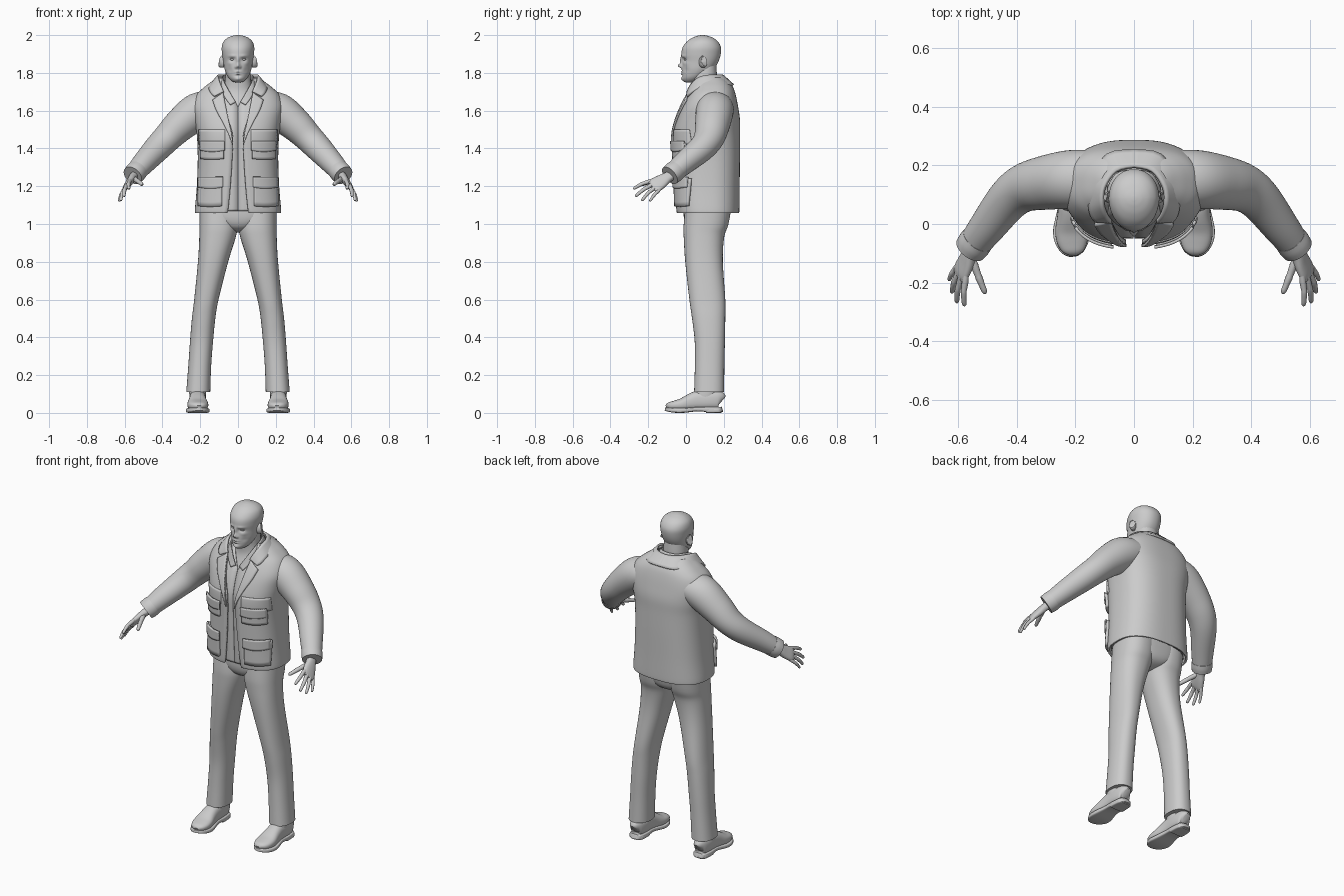
import bpy, math
from mathutils import Vector

P = 2.6  # squareness of the torso section


def spline(rows, k=4):
    """Catmull-Rom resampling of rows of numbers."""
    out = []
    for i in range(len(rows) - 1):
        p0, p1, p2, p3 = (rows[max(i - 1, 0)], rows[i], rows[i + 1], rows[min(i + 2, len(rows) - 1)])
        for j in range(k):
            t = j / k
            out.append([0.5 * (2 * b + (c - a) * t + (2 * a - 5 * b + 4 * c - d) * t * t
                               + (3 * b - a - 3 * c + d) * t ** 3) for a, b, c, d in zip(p0, p1, p2, p3)])
    return out + [list(rows[-1])]


def skin(name, rings, closed=True, cap=True, mirror=False, thick=0, angle=40):
    """Bridge equal-length point rings into one smooth object."""
    n = len(rings[0])
    faces = []
    for i in range(len(rings) - 1):
        for j in range(n if closed else n - 1):
            k = (j + 1) % n
            faces.append((i * n + j, i * n + k, (i + 1) * n + k, (i + 1) * n + j))
    if cap:
        faces.append(tuple(reversed(range(n))))
        faces.append(tuple(range((len(rings) - 1) * n, len(rings) * n)))
    me = bpy.data.meshes.new(name)
    me.from_pydata([tuple(p) for r in rings for p in r], [], faces)
    ob = bpy.data.objects.new(name, me)
    bpy.context.collection.objects.link(ob)
    bpy.ops.object.select_all(action='DESELECT')
    ob.select_set(True)
    bpy.context.view_layer.objects.active = ob
    bpy.ops.object.shade_smooth_by_angle(angle=math.radians(angle))
    if thick:
        m = ob.modifiers.new("thickness", 'SOLIDIFY')
        m.thickness, m.offset = thick, 0
    if mirror:
        ob.modifiers.new("mirror", 'MIRROR')
    return ob


def ell(t, p):
    c, s = math.cos(t), math.sin(t)
    return math.copysign(abs(c) ** (2 / p), c), math.copysign(abs(s) ** (2 / p), s)


def loft(rows, n=48, p=2.2, gap=False, off=0):
    """Horizontal rings from rows (z, x0, x1, y0, y1[, half opening at front])."""
    rings = []
    for r in rows:
        z, x0, x1, y0, y1 = r[:5]
        rx, ry = (x1 - x0) / 2 + off, (y1 - y0) / 2 + off
        d = math.asin(min(1, max(r[5], 0.001) / rx) ** (p / 2)) if gap else 0
        ring = []
        for j in range(n):
            t = -math.pi / 2 + d + (2 * math.pi - 2 * d) * j / (n - 1 if gap else n)
            c, s = ell(t, p)
            ring.append(((x0 + x1) / 2 + rx * c, (y0 + y1) / 2 + ry * s, z))
        rings.append(ring)
    return rings


def tube(name, rows, ref=(0, 0, 1), n=24, p=2, k=4, mirror=True):
    """Rings across a path, rows (x, y, z, half side, half along ref)."""
    rows = spline(rows, k)
    pts = [Vector(r[:3]) for r in rows]
    rings = []
    for i, r in enumerate(rows):
        t = (pts[min(i + 1, len(pts) - 1)] - pts[max(i - 1, 0)]).normalized()
        side = t.cross(Vector(ref)).normalized()
        up = side.cross(t)
        ring = []
        for j in range(n):
            c, s = ell(2 * math.pi * j / n, p)
            ring.append(pts[i] + side * c * r[3] + up * s * r[4])
        rings.append(ring)
    return skin(name, rings, mirror=mirror)


# Jacket body, open down the front: z, x0, x1, y0, y1, opening
body = [(z, -x, x, a, b, g) for z, x, a, b, g in [
    (1.06, .222, -.043, .275, .058), (1.08, .222, -.047, .277, .052), (1.20, .212, -.052, .278, .04),
    (1.35, .207, -.058, .28, .03), (1.47, .212, -.062, .28, .028), (1.55, .225, -.045, .28, .05),
    (1.62, .235, -.018, .27, .068), (1.68, .215, .012, .258, .08), (1.72, .175, .035, .245, .085),
    (1.75, .135, .05, .225, .085), (1.77, .108, .058, .20, .08)]]
dense = spline(body, 5)
skin("jacket_body", loft(dense, 72, P, True), closed=False, cap=False, thick=.012)


def front(x, z, off):
    """Point on the jacket front, pushed out by off."""
    i = max(j for j in range(len(dense) - 1) if dense[j][0] <= z or j == 0)
    a, b = dense[i], dense[i + 1]
    t = (z - a[0]) / (b[0] - a[0])
    rx, y0, y1 = (a[q] + (b[q] - a[q]) * t for q in (2, 3, 4))
    u = min(abs(x) / (rx + off), 1)
    return (x, (y0 + y1) / 2 - ((y1 - y0) / 2 + off) * (1 - u ** P) ** (1 / P), z)


# Shirt under the jacket, with V neck
shirt = [r[:5] + [max(.001, (r[0] - 1.62) * .55)] for r in dense if r[0] > 1.065]
skin("shirt", loft(shirt, 64, P, True, -.016), closed=False, cap=False, thick=.005)


def strip(name, pairs, thick, m=6):
    rings = [[[a + (b - a) * j / (m - 1) for a, b in zip(r[:3], r[3:])] for j in range(m)]
             for r in spline(pairs, 4)]
    return skin(name, rings, closed=False, cap=False, mirror=True, thick=thick)


# Collars: inner edge, outer edge from back to front
strip("jacket_collar", [
    (0, .195, 1.785, 0, .25, 1.735), (.06, .18, 1.787, .09, .237, 1.735), (.10, .125, 1.787, .145, .15, 1.732),
    (.105, .07, 1.775, .152, .065, 1.715), (.092, .03, 1.74, .142, .022, 1.69),
    (.075, .008, 1.70, .125, .008, 1.675)], .012)
strip("shirt_collar", [
    (0, .172, 1.79, 0, .185, 1.765), (.05, .16, 1.79, .06, .17, 1.765), (.08, .105, 1.785, .092, .11, 1.75),
    (.075, .045, 1.755, .09, .04, 1.72), (.045, .012, 1.70, .07, .01, 1.67),
    (.012, -.004, 1.645, .04, -.012, 1.63)], .006)

# Lapels lying on the chest
lapel = spline([(.078, 1.695, .135, 1.655), (.066, 1.63, .115, 1.60), (.05, 1.55, .082, 1.54),
                (.034, 1.48, .05, 1.475), (.026, 1.42, .03, 1.42)], 5)
skin("lapel", [[front(a + (c - a) * j / 5, b + (d - b) * j / 5, .012) for j in range(6)] for a, b, c, d in lapel],
     closed=False, cap=False, mirror=True, thick=.01)


def patch(name, x0, x1, z0, z1, off, thick, dip=0):
    rings = [[front(x0 + (x1 - x0) * j / 14, z0 + (z1 - z0) * i / 6 - dip * (1 - i / 6) * math.sin(math.pi * j / 14),
                    off) for j in range(15)] for i in range(7)]
    skin(name, rings, closed=False, cap=False, mirror=True, thick=thick)


# Pockets, flaps and front bands
patch("chest_panel", .068, .205, 1.42, 1.50, .006, .008)
patch("chest_pocket", .075, .195, 1.345, 1.43, .011, .018, .004)
patch("chest_flap", .07, .20, 1.39, 1.44, .02, .010, .008)
patch("hip_pocket", .085, .208, 1.095, 1.24, .011, .018, .004)
patch("hip_flap", .08, .21, 1.195, 1.25, .02, .010, .008)

# Sleeves and cuffs
tube("sleeve", [(.11, .155, 1.625, .095, .075), (.21, .152, 1.598, .10, .098), (.305, .14, 1.525, .092, .088),
                (.375, .122, 1.455, .082, .076), (.43, .08, 1.398, .073, .070), (.50, -.01, 1.322, .062, .060),
                (.542, -.065, 1.274, .054, .052), (.555, -.082, 1.26, .05, .048)], n=40, k=5)
tube("cuff", [(.532, -.052, 1.285, .057, .056), (.545, -.069, 1.271, .058, .057), (.558, -.086, 1.257, .055, .054)],
     n=40)

# Hands
across = (.027, .05, -.045)
tube("palm", [(.54, -.065, 1.265, .022, .028), (.558, -.098, 1.247, .021, .029), (.572, -.13, 1.226, .019, .038),
              (.588, -.163, 1.205, .015, .042), (.595, -.18, 1.195, .008, .036)], across, p=2.4)


def finger(name, a, b, r, bend):
    a, b = Vector(a), Vector(b)
    rows = []
    for t, s in ((-.15, .9), (.1, 1.1), (.4, .95), (.5, 1), (.75, .85), (.93, .75), (1, .3)):
        q = a.lerp(b, t) + Vector((.6, 0, .8)) * bend * math.sin(math.pi * max(t, 0))
        rows.append((*q, r * s, r * s))
    tube(name, rows, (1, 0, .3), 12, k=2)


finger("index_finger", (.573, -.188, 1.226), (.577, -.279, 1.185), .0105, .008)
finger("middle_finger", (.588, -.182, 1.206), (.603, -.268, 1.145), .0105, .008)
finger("ring_finger", (.597, -.166, 1.191), (.62, -.235, 1.122), .010, .008)
finger("little_finger", (.602, -.144, 1.178), (.63, -.192, 1.12), .009, .006)
finger("thumb", (.547, -.13, 1.238), (.506, -.237, 1.208), .0125, .002)

# Trousers: two legs and the seat joining them
skin("trouser_leg", loft(spline([
    (1.12, 0, .205, 0, .245), (1.0, .0, .205, -.012, .225), (.93, .012, .205, -.012, .202),
    (.8, .052, .212, -.004, .195), (.6, .103, .232, .018, .208), (.5, .12, .244, .032, .208),
    (.38, .132, .254, .046, .206), (.25, .142, .263, .047, .203), (.11, .147, .274, .043, .202)], 5),
    48, 2.3), mirror=True)
skin("trouser_seat", loft(spline([
    (.955, -.02, .02, .07, .14), (.97, -.07, .07, .025, .19), (.995, -.13, .13, 0, .218),
    (1.04, -.19, .19, -.012, .232), (1.12, -.2, .2, -.012, .245)], 4), 48, 2.5))

# Shoes
X = .214
tube("shoe_upper", [(X, .188, .06, .018, .03), (X, .176, .066, .036, .05), (X, .13, .068, .044, .053),
                    (X, .07, .066, .044, .053), (X, .03, .058, .047, .046), (X - .001, -.02, .044, .055, .034),
                    (X - .004, -.06, .039, .052, .026), (X - .007, -.09, .035, .038, .02),
                    (X - .008, -.104, .03, .016, .01)], n=32, p=2.5)
tube("shoe_sole", [(X, .193, .02, .012, .014), (X, .18, .018, .038, .014), (X, .12, .018, .046, .014),
                   (X, .06, .02, .045, .012), (X, -.015, .013, .061, .013), (X - .003, -.06, .014, .058, .013),
                   (X - .007, -.095, .018, .038, .011), (X - .009, -.11, .02, .014, .008)], n=32, p=5)
tube("shoe_heel", [(X, .188, .012, .025, .012), (X, .175, .012, .041, .012), (X, .13, .012, .046, .012),
                   (X, .105, .012, .045, .012)], n=32, p=5)
skin("ankle", loft([(.06, X - .042, X + .042, .045, .16), (.12, X - .045, X + .045, .045, .165),
                    (.2, X - .04, X + .04, .06, .17)], 32), mirror=True)
for i in range(3):
    y, z = .035 - .02 * i, .104 - .010 * i
    tube("shoe_lace", [(X - .028, y, z - .012, .004, .004), (X, y - .002, z, .004, .004),
                       (X + .028, y, z - .012, .004, .004)], n=8)

# Neck and upper chest
skin("neck", loft(spline([
    (1.56, -.12, .12, -.02, .2), (1.64, -.12, .12, .012, .2), (1.70, -.085, .085, .034, .18),
    (1.75, -.07, .07, .035, .165), (1.80, -.066, .066, .03, .163), (1.85, -.06, .06, .04, .16)], 4), 40))

# Head: skull rings, then facial relief pushed in or out at the front
skull = spline([(z, -x, x, a, b) for z, x, a, b in [
    (1.750, .014, .0, .03), (1.755, .030, -.012, .06), (1.77, .047, -.02, .09), (1.79, .060, -.021, .12),
    (1.82, .071, -.022, .148), (1.86, .078, -.02, .172), (1.90, .084, -.024, .184), (1.935, .086, -.018, .185),
    (1.965, .077, .004, .17), (1.985, .056, .032, .145), (1.996, .03, .06, .115), (2.0, .008, .08, .095)]], 7)
relief = [(0, 1.866, .008, .02, -.011), (0, 1.838, .010, .011, -.022), (.012, 1.831, .006, .006, -.009),
          (.031, 1.871, .014, .009, .011), (.03, 1.889, .02, .006, -.005), (0, 1.805, .017, .0035, -.006),
          (0, 1.7995, .02, .002, .004), (0, 1.794, .014, .004, -.006), (0, 1.785, .014, .004, .003),
          (0, 1.767, .016, .009, -.006), (.045, 1.85, .014, .010, -.004), (.045, 1.815, .014, .014, .004)]
rings = loft(skull, 128, 2.15)
for ring, row in zip(rings, skull):
    mid = (row[3] + row[4]) / 2
    for j, (x, y, z) in enumerate(ring):
        f = max(0, (mid - y) / (row[4] - row[3]) * 2)
        x *= 1 - .10 * f
        if f > .1:
            y += sum(h * math.exp(-((abs(x) - u) / a) ** 2 - ((z - v) / b) ** 2) for u, v, a, b, h in relief)
        ring[j] = (x, y, z)
skin("head", rings, angle=70)
tube("eye", [(.021, -.001, 1.871, .002, .002), (.025, -.003, 1.871, .006, .0045), (.031, -.003, 1.871, .007, .006),
             (.037, -.001, 1.871, .006, .0045), (.041, .002, 1.871, .002, .002)], n=16)

# Ears: flat shell and rim
tube("ear", [(.072, .085, 1.858, .018, .03), (.082, .088, 1.859, .018, .031), (.089, .094, 1.86, .019, .032),
             (.092, .096, 1.861, .015, .027), (.088, .094, 1.86, .009, .018)], n=24)
